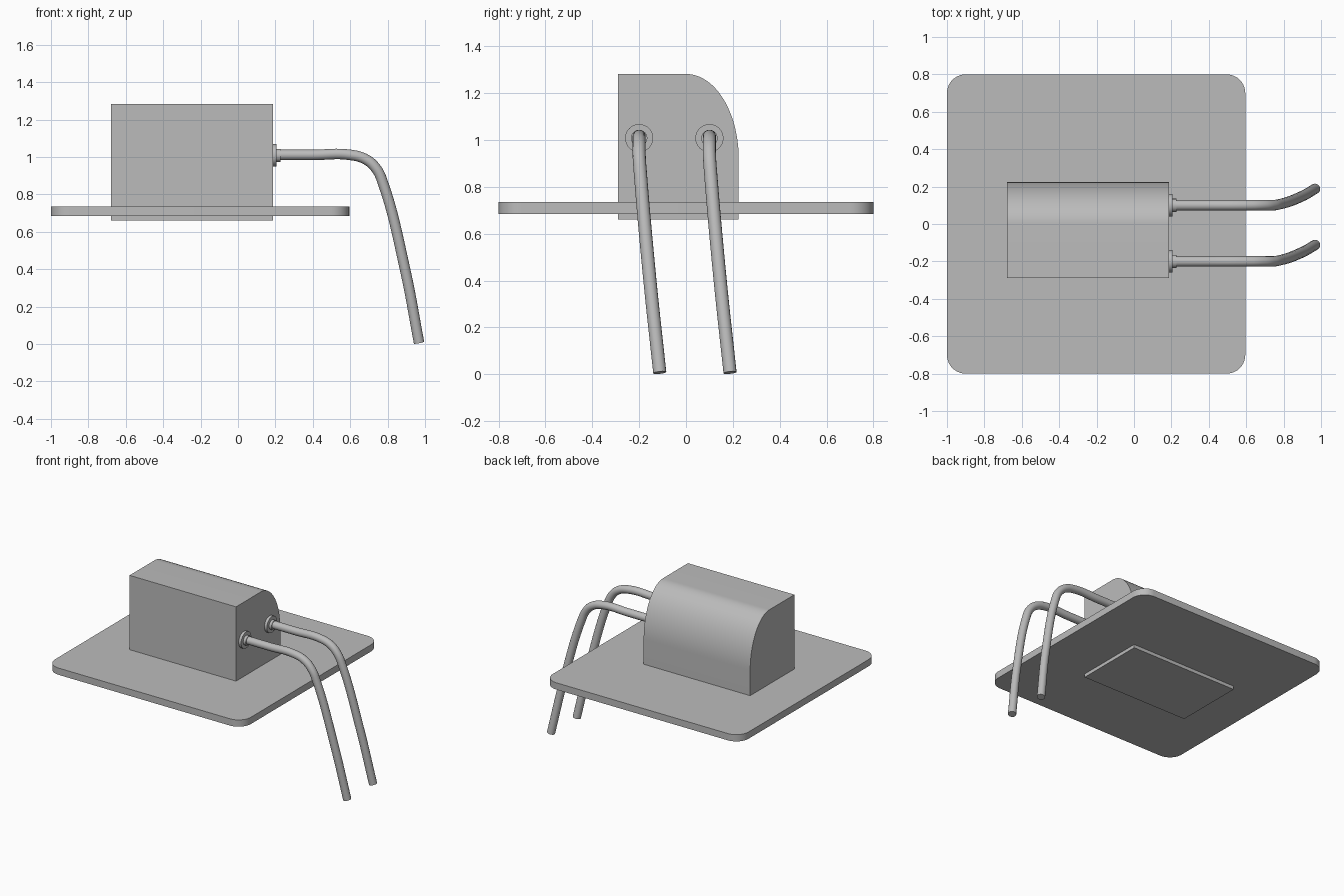
import bpy
import bmesh
from math import cos, sin, pi, radians
from mathutils import Vector, Matrix

cube = bpy.data.objects.get("Cube")
if cube:
    bpy.data.objects.remove(cube, do_unlink=True)

GREY = (0.5, 0.5, 0.5, 1)
grey = bpy.data.materials.new("plain grey")
grey.use_nodes = True
grey.diffuse_color = GREY
grey.node_tree.nodes["Principled BSDF"].inputs["Base Color"].default_value = GREY


def finish(obj):
    """Give the part its colour and smooth shading with sharp edges."""
    obj.data.materials.clear()
    obj.data.materials.append(grey)
    bpy.ops.object.select_all(action='DESELECT')
    obj.select_set(True)
    bpy.context.view_layer.objects.active = obj
    bpy.ops.object.shade_smooth_by_angle(angle=radians(30))


def extrude(name, outline, offset):
    """Extrude a closed planar outline into a solid."""
    bm = bmesh.new()
    face = bm.faces.new([bm.verts.new(p) for p in outline])
    new = bmesh.ops.extrude_face_region(bm, geom=[face])["geom"]
    verts = [g for g in new if isinstance(g, bmesh.types.BMVert)]
    bmesh.ops.translate(bm, verts=verts, vec=offset)
    bmesh.ops.recalc_face_normals(bm, faces=bm.faces)
    mesh = bpy.data.meshes.new(name)
    bm.to_mesh(mesh)
    bm.free()
    obj = bpy.data.objects.new(name, mesh)
    bpy.context.collection.objects.link(obj)
    finish(obj)


def arc(steps, start=0):
    return [(cos(start + i * pi / 2 / steps), sin(start + i * pi / 2 / steps))
            for i in range(steps + 1)]


# Base plate with rounded corners
R = 0.1
corners = [(0.595, 0.8), (-1, 0.8), (-1, -0.8), (0.595, -0.8)]
plate = []
for k, (x, y) in enumerate(corners):
    cx = x - R if x > 0 else x + R
    cy = y - R if y > 0 else y + R
    plate += [(cx + R * c, cy + R * s, 0.685) for c, s in arc(10, k * pi / 2)]
extrude("base_plate", plate, (0, 0, 0.05))

# Housing with a curved back, passing through the plate
X0, X1 = -0.68, 0.187
profile = [(-0.29, 0.66), (0.225, 0.66)]
profile += [(0.225 * c, 0.92 + 0.362 * s) for c, s in arc(24)]
profile += [(-0.29, 1.282)]
extrude("housing", [(X0, y, z) for y, z in profile], (X1 - X0, 0, 0))


def disc(name, radius, x0, x1, y, z):
    bpy.ops.mesh.primitive_cylinder_add(
        vertices=32, radius=radius, depth=x1 - x0,
        location=((x0 + x1) / 2, y, z), rotation=(0, pi / 2, 0))
    obj = bpy.context.object
    obj.name = name
    finish(obj)


def pipe(name, points, radius):
    """Smooth tube following the given points, with flat ends."""
    curve = bpy.data.curves.new(name, 'CURVE')
    curve.dimensions = '3D'
    curve.bevel_depth = radius
    curve.bevel_resolution = 6
    curve.use_fill_caps = True
    curve.resolution_u = 8
    spline = curve.splines.new('BEZIER')
    spline.bezier_points.add(len(points) - 1)
    for bp, p in zip(spline.bezier_points, points):
        bp.co = p
        bp.handle_left_type = bp.handle_right_type = 'AUTO'
    obj = bpy.data.objects.new(name, curve)
    bpy.context.collection.objects.link(obj)
    bpy.ops.object.select_all(action='DESELECT')
    obj.select_set(True)
    bpy.context.view_layer.objects.active = obj
    bpy.ops.object.convert(target='MESH')
    finish(bpy.context.object)


# Two bent pipes, each with a flange and collar on the housing
path = [(0.17, 0, 1.011), (0.4, 0, 1.011), (0.6, 0, 1.011),
        (0.685, 0, 0.986), (0.74, 0, 0.936), (0.775, 0.005, 0.861),
        (0.893, 0.046, 0.4), (0.968, 0.088, 0.007)]
for side, y in (("front", -0.2), ("back", 0.1)):
    disc(side + "_flange", 0.06, 0.18, 0.207, y, 1.008)
    disc(side + "_collar", 0.035, 0.2, 0.227, y, 1.008)
    pipe(side + "_pipe", [(px, y + py, pz) for px, py, pz in path], 0.028)
